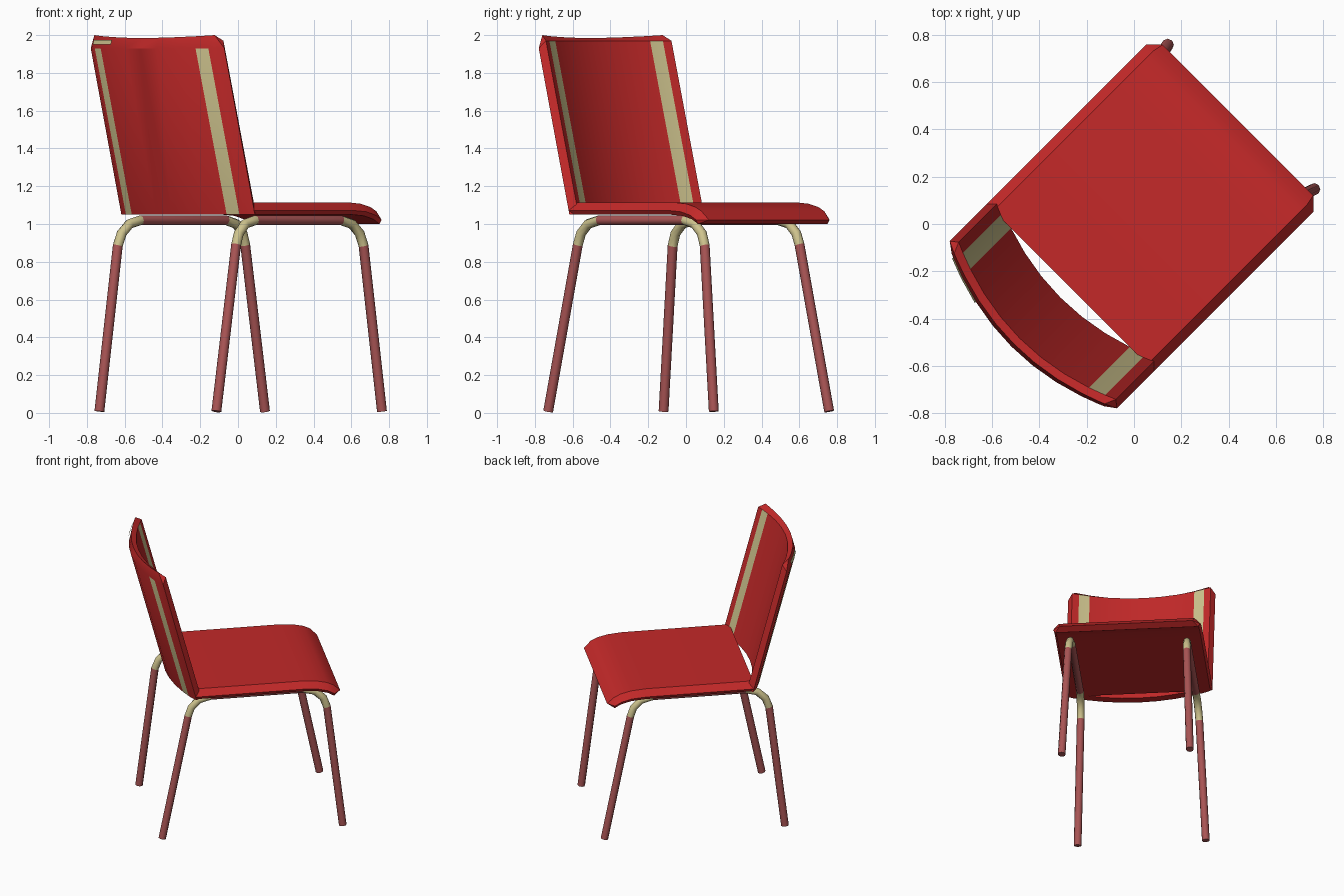
import bpy, bmesh, math
from mathutils import Vector

if "Cube" in bpy.data.objects:
    bpy.data.objects.remove(bpy.data.objects["Cube"])

S = math.sqrt(0.5)


def world(u, v, z):
    """u = forward along the chair, v = sideways; the chair is turned 45 degrees."""
    return Vector(((u + v) * S, (u - v) * S, z))


def material(name, rgb):
    m = bpy.data.materials.new(name)
    m.diffuse_color = (*rgb, 1)
    m.use_nodes = True
    m.node_tree.nodes["Principled BSDF"].inputs["Base Color"].default_value = m.diffuse_color
    return m


RED = material("red", (0.55, 0.022, 0.022))
BEIGE = material("beige", (0.62, 0.55, 0.27))
TUBE = material("dull_red", (0.40, 0.09, 0.09))


def finish(name, bm, mats, angle=30):
    bmesh.ops.recalc_face_normals(bm, faces=bm.faces)
    me = bpy.data.meshes.new(name)
    bm.to_mesh(me)
    bm.free()
    ob = bpy.data.objects.new(name, me)
    bpy.context.collection.objects.link(ob)
    for m in mats:
        me.materials.append(m)
    bpy.ops.object.select_all(action='DESELECT')
    ob.select_set(True)
    bpy.context.view_layer.objects.active = ob
    bpy.ops.object.shade_smooth_by_angle(angle=math.radians(angle))
    return ob


def face(bm, verts, mat=0):
    f = bm.faces.new(verts)
    f.material_index = mat


# Seat: cross-sections lofted from back to front, rounded down at the front
bm = bmesh.new()
stations = [(-0.38, 1.115, 1.05), (0.36, 1.115, 1.05), (0.46, 1.107, 1.043),
            (0.53, 1.09, 1.025), (0.575, 1.068, 1.0)]
rings = []
for u, top, bot in stations:
    section = [(-0.46, top), (0.46, top), (0.5, bot + 0.022), (0.485, bot),
               (-0.485, bot), (-0.5, bot + 0.022)]
    rings.append([bm.verts.new(world(u, v, z)) for v, z in section])
for a, b in zip(rings, rings[1:]):
    for i in range(6):
        j = (i + 1) % 6
        face(bm, (a[i], a[j], b[j], b[i]))
face(bm, rings[0])
# front lip
l, r = [bm.verts.new(world(0.622, v, 1.022)) for v in (-0.45, 0.45)]
e = rings[-1]
face(bm, (e[0], e[1], r, l))
face(bm, (e[1], e[2], r))
face(bm, (e[2], e[3], r))
face(bm, (e[3], e[4], l, r))
face(bm, (e[4], e[5], l))
face(bm, (e[5], e[0], l))
finish("seat", bm, [RED])


# Backrest: curved, leaning panel with bevelled rim and stripes on both sides
def back_point(v, z, depth):
    u = -0.44 + 0.105 * (v / 0.47) ** 2 - 0.265 * (z - 1.05) - depth
    return world(u, v, z)


half = [0.12, 0.24, 0.355, 0.425]
cols = [-v for v in reversed(half)] + [0] + half
inner_v = [-0.47] + cols + [0.47]
outer_v = [-0.455] + cols + [0.455]
ridge_v = [-0.45] + [v * 0.98 for v in cols] + [0.45]
striped = (1, len(inner_v) - 3)

bm = bmesh.new()


def row(vs, z, depth):
    return [bm.verts.new(back_point(v, z, depth)) for v in vs]


in0, in1 = row(inner_v, 1.05, 0), row(inner_v, 1.97, 0)
out0, out1 = row(outer_v, 1.05, 0.06), row(outer_v, 1.93, 0.06)
rim0, rim1 = row((-0.5, 0.5), 1.05, 0.052), row((-0.5, 0.5), 1.93, 0.048)
ridge = [bm.verts.new(back_point(v, 1.985 + 0.015 * (v / 0.45) ** 2, 0.03))
         for v in ridge_v]
for i in range(len(inner_v) - 1):
    m = int(i in striped)
    face(bm, (in0[i], in0[i + 1], in1[i + 1], in1[i]), m)
    face(bm, (out0[i], out0[i + 1], out1[i + 1], out1[i]), m)
    face(bm, (in1[i], in1[i + 1], ridge[i + 1], ridge[i]))
    face(bm, (out1[i], out1[i + 1], ridge[i + 1], ridge[i]))
    face(bm, (in0[i], in0[i + 1], out0[i + 1], out0[i]))
for k in (0, -1):
    face(bm, (in0[k], rim0[k], rim1[k], in1[k]))
    face(bm, (out0[k], rim0[k], rim1[k], out1[k]))
    face(bm, (in1[k], rim1[k], ridge[k]))
    face(bm, (out1[k], rim1[k], ridge[k]))
    face(bm, (in0[k], rim0[k], out0[k]))
finish("backrest", bm, [RED, BEIGE])

# Small beige trim on one end of the backrest's upper rim
bm = bmesh.new()
pairs = [[bm.verts.new(back_point(v, z, d)) for z, d in ((1.975, 0.046), (1.95, 0.061))]
         for v in (-0.44, -0.355, -0.24)]
for a, b in zip(pairs, pairs[1:]):
    face(bm, (a[0], b[0], b[1], a[1]))
finish("rim_trim", bm, [BEIGE])


# Leg frames: one bent tube per side, beige at the bends
def leg_frame(name, path, sides=8, radius=0.026):
    bm = bmesh.new()
    pts = [world(*p) for p in path]
    side = world(0, 1, 0)
    rings = []
    for i, p in enumerate(pts):
        d0 = (p - pts[max(i - 1, 0)]).normalized()
        d1 = (pts[min(i + 1, len(pts) - 1)] - p).normalized()
        t = (d0 + d1).normalized()
        if i in (0, len(pts) - 1):
            n, stretch = t.cross(side).normalized(), 1
        else:
            n, stretch = t.cross(side).normalized(), 1 / max(t.dot(d1), 0.7)
        b = t.cross(n)
        rings.append([bm.verts.new(p + radius * (
            n * math.cos(a) * stretch + b * math.sin(a)))
            for a in (2 * math.pi * k / sides for k in range(sides))])
    for s, (a, b) in enumerate(zip(rings, rings[1:])):
        mat = 0 if s in (0, 4, 8) else 1
        for i in range(sides):
            j = (i + 1) % sides
            face(bm, (a[i], a[j], b[j], b[i]), mat)
    face(bm, rings[0])
    face(bm, rings[-1])
    finish(name, bm, [TUBE, BEIGE], 50)


right = [(-0.597, 0.435, 0.008), (-0.412, 0.398, 0.89), (-0.39, 0.396, 0.95),
         (-0.34, 0.393, 1.0), (-0.26, 0.39, 1.02),
         (0.38, 0.39, 1.02), (0.46, 0.393, 1.0), (0.515, 0.396, 0.95),
         (0.54, 0.4, 0.885), (0.643, 0.435, 0.008)]
# the opposite frame is the same one turned half a circle
left = [(0.04 - u, -v, z) for u, v, z in reversed(right)]
leg_frame("right_leg_frame", right)
leg_frame("left_leg_frame", left)
